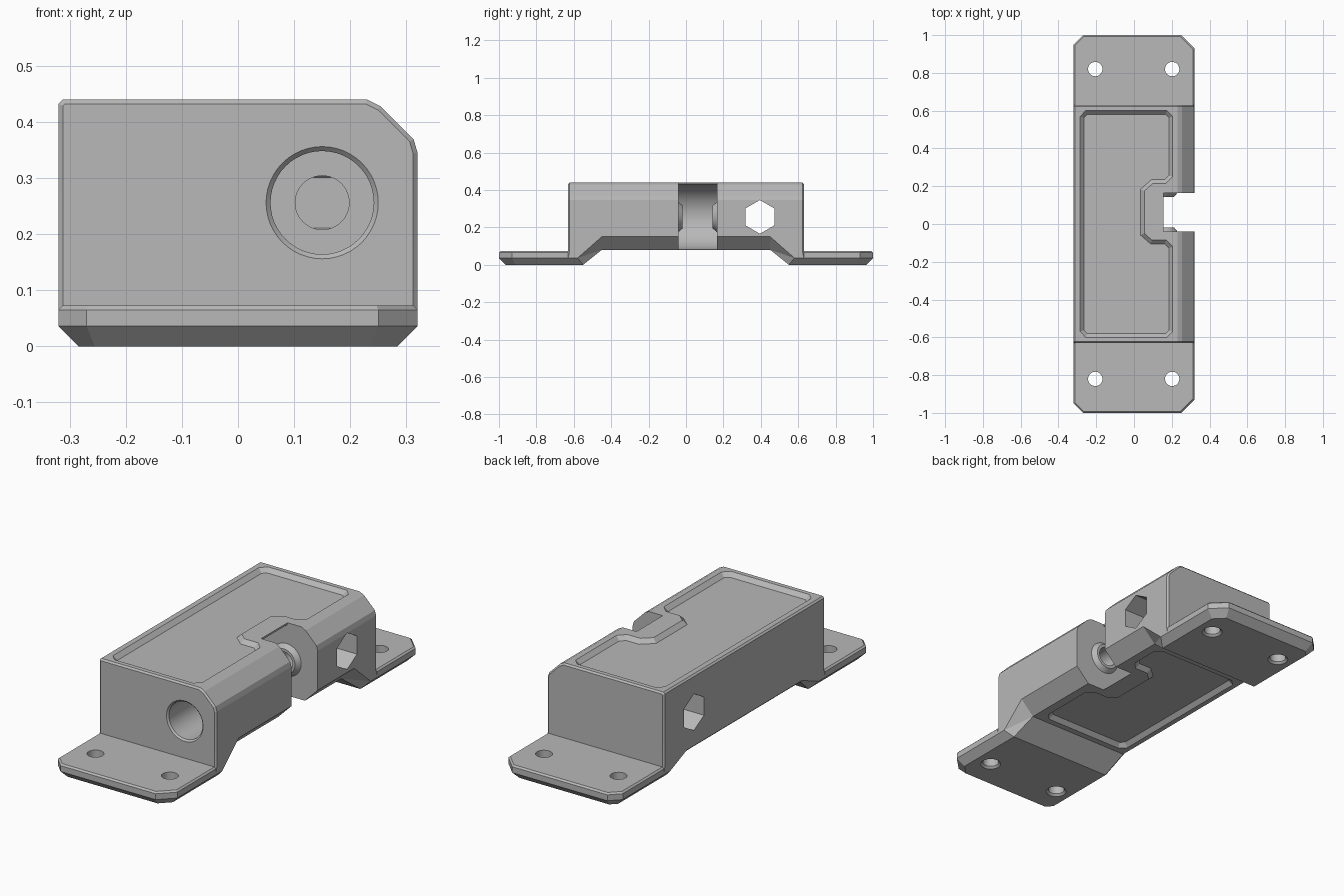
import bpy, bmesh, math
from mathutils import Vector

if "Cube" in bpy.data.objects:
    bpy.data.objects.remove(bpy.data.objects["Cube"])

GREY = (0.48, 0.48, 0.48, 1)
mat = bpy.data.materials.new("plain grey")
mat.use_nodes = True
mat.diffuse_color = GREY
mat.node_tree.nodes["Principled BSDF"].inputs["Base Color"].default_value = GREY

AX, AZ = 0.15, 0.256        # bore axis
END = 0.63                  # half length of the housing


def loft(name, rings, cyclic=False):
    """Skin a list of equal-sized point rings into a closed solid."""
    bm = bmesh.new()
    vs = [[bm.verts.new(p) for p in r] for r in rings]
    n = len(vs[0])
    pairs = list(zip(vs, vs[1:])) + ([(vs[-1], vs[0])] if cyclic else [])
    for a, b in pairs:
        for i in range(n):
            j = (i + 1) % n
            bm.faces.new((a[i], a[j], b[j], b[i]))
    if not cyclic:
        bm.faces.new(vs[0][::-1])
        bm.faces.new(vs[-1])
    bmesh.ops.recalc_face_normals(bm, faces=bm.faces)
    mesh = bpy.data.meshes.new(name)
    bm.to_mesh(mesh)
    bm.free()
    mesh.materials.append(mat)
    ob = bpy.data.objects.new(name, mesh)
    bpy.context.collection.objects.link(ob)
    return ob


def inset(poly, d):
    """Move every side of a counter-clockwise outline inwards by d."""
    out = []
    for i, p in enumerate(poly):
        p = Vector(p)
        e1 = (p - Vector(poly[i - 1])).normalized()
        e2 = (Vector(poly[(i + 1) % len(poly)]) - p).normalized()
        n1, n2 = Vector((-e1.y, e1.x)), Vector((-e2.y, e2.x))
        out.append(tuple(p + (n1 + n2) * d / (1 + n1.dot(n2))))
    return out


def circle(r, n=48):
    return [(r * math.cos(math.tau * i / n), r * math.sin(math.tau * i / n)) for i in range(n)]


def round_y(name, profile, cyclic=False):
    """Turn (radius, y) pairs about the bore axis."""
    return loft(name, [[(AX + a, y, AZ + b) for a, b in circle(r)] for r, y in profile], cyclic)


def cut(ob, cutters):
    for c in cutters:
        m = ob.modifiers.new("cut", 'BOOLEAN')
        m.operation, m.solver, m.object = 'DIFFERENCE', 'EXACT', c
    dg = bpy.context.evaluated_depsgraph_get()
    mesh = bpy.data.meshes.new_from_object(ob.evaluated_get(dg))
    ob.modifiers.clear()
    ob.data = mesh
    for c in cutters:
        bpy.data.objects.remove(c)


def finish(ob):
    ob.data.shade_smooth()
    ob.data.set_sharp_from_angle(angle=math.radians(10))


# Housing: cross-sections along its length, arched underneath
def section(b, lc, rc):
    return [(-.32 + lc, b), (.32 - rc, b), (.32, b + rc), (.32, max(.073, b + rc + .02)),
            (.32, .345), (.313, .369), (.254, .428), (.23, .44),
            (-.312, .44), (-.32, .432), (-.32, max(.073, b + lc + .01)), (-.32, b + lc)]


foot = section(0, .036, .036)
arch = section(.08, .01, .07)
cap = [p if p[1] < .05 else q for p, q in zip(foot, inset(foot, .008))]


def slope_ring(s):
    return [(x, s * (.55 if z < .01 else .58), z) for x, z in foot]


def ring(sec, y):
    return [(x, y, z) for x, z in sec]


housing = loft("housing", [
    ring(cap, -END), ring(foot, -END + .008), slope_ring(-1), ring(arch, -.45),
    ring(arch, .45), slope_ring(1), ring(foot, END - .008), ring(cap, END)])
bm = bmesh.new()
bm.from_mesh(housing.data)
bmesh.ops.triangulate(bm, faces=bm.faces)
bm.to_mesh(housing.data)
bm.free()

# Side notch with a round back, for a thumb wheel
notch = [(.5, .6), (.155, .6)]
for i in range(33):
    a = math.radians(90 + 180 * i / 32)
    notch.append((.155 + .175 * math.cos(a), AZ + .175 * math.sin(a)))
notch += [(.155, -.1), (.5, -.1)]
NY0, NY1 = -.04, .165
notch_cut = loft("notch_cut", [ring(notch, NY0), ring(notch, NY1)])

# Bore from the front, narrowing to a rod hole
bore_cut = round_y("bore_cut", [(.13, -END - .03), (.092, -END + .008),
                                (.092, -.15), (.048, -.15), (.048, .4)])

# Hexagonal cross hole
hexa = [(.395 + b, AZ + a) for a, b in circle(.09, 6)]
hex_cut = loft("hex_cut", [[(x, y, z) for y, z in hexa] for x in (-.5, .5)])

# Shallow panels on top and underneath, stepping around the notch
panel = [(-.255, -.6), (.175, -.6), (.205, -.57), (.205, -.12), (.17, -.085), (.095, -.085),
         (.055, -.05), (.055, .175), (.1, .215), (.17, .215), (.205, .25), (.205, .57),
         (.175, .6), (-.255, .6), (-.285, .57), (-.285, -.57)]
short = [(x, y - math.copysign(.18, y) if abs(y) > .3 else y) for x, y in panel]


def panel_cut(name, outline, z, d):
    rings = [(inset(outline, .02), z - d), (outline, z), (outline, z + d)]
    return loft(name, [[(x, y, h) for x, y in o] for o, h in rings])


cut(housing, [notch_cut, bore_cut, hex_cut,
              panel_cut("top_panel_cut", panel, .44, .02),
              panel_cut("under_panel_cut", short, .08, -.02)])
finish(housing)

# Raised collars around the rod hole inside the notch
for name, y, s in (("front_collar", NY0, 1), ("back_collar", NY1, -1)):
    finish(round_y(name, [(.048, y), (.08, y), (.062, y + s * .022), (.048, y + s * .022)], True))

# Mounting flanges with two screw holes each
plan = [(-.32, .5), (.32, .5), (.32, .93), (.25, 1), (-.27, 1), (-.32, .95)]
for name, s in (("front_flange", -1), ("back_flange", 1)):
    rings = []
    for d, z in ((.036, 0), (0, .036), (0, .065), (.008, .073)):
        rings.append([(x, s * (END if y < .7 else y), z) for x, y in inset(plan, d)])
    flange = loft(name, rings)
    holes = []
    for hx in (-.205, .202):
        holes.append(loft("screw_cut", [
            [(hx + a, s * .82 + b, z) for a, b in circle(r, 32)]
            for r, z in ((.058, -.01), (.038, .01), (.038, .1))]))
    cut(flange, holes)
    finish(flange)
